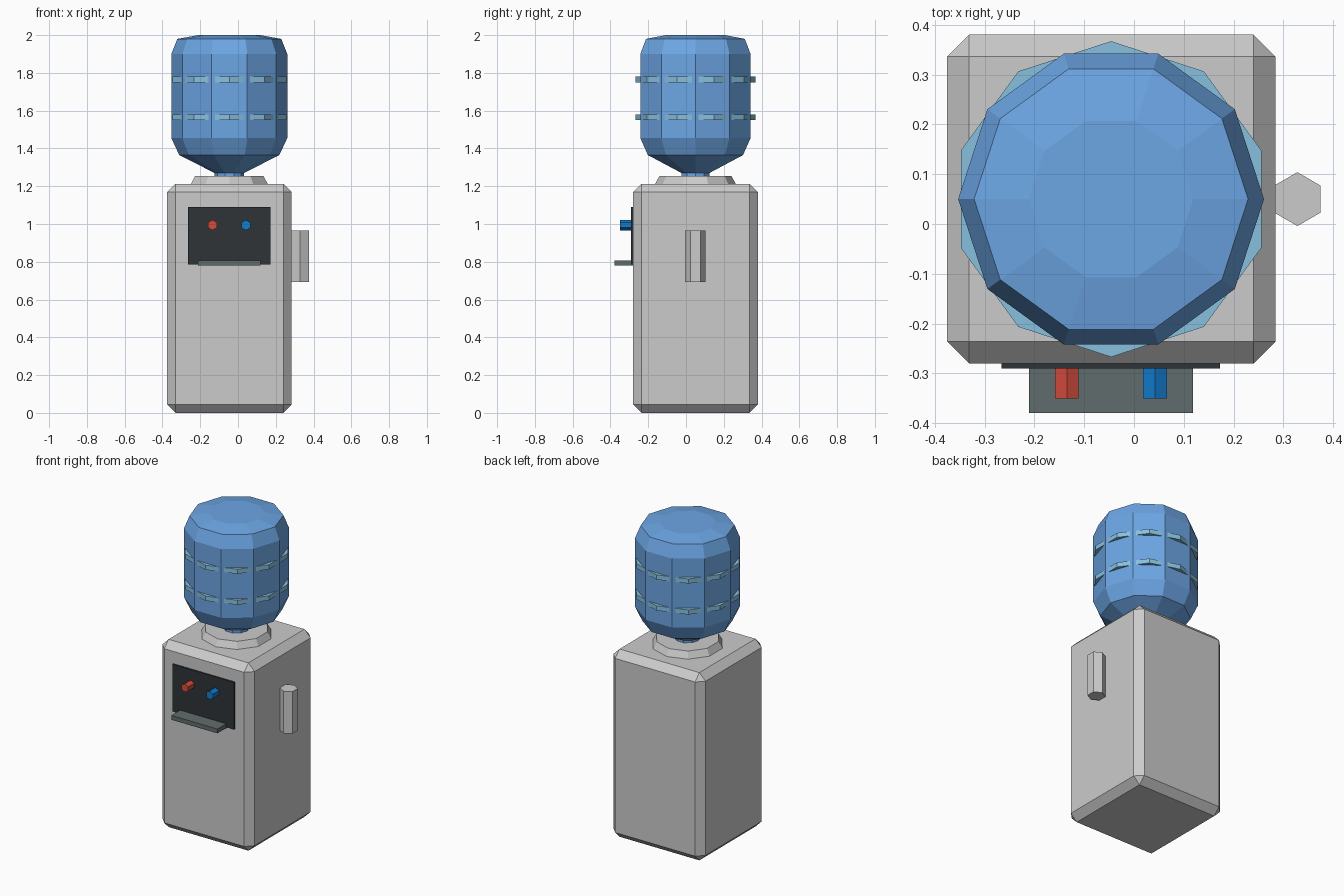
import bpy, bmesh
from math import cos, sin, radians, tau

if "Cube" in bpy.data.objects:
    bpy.data.objects.remove(bpy.data.objects["Cube"])

CX, CY = -0.046, 0.05  # axis of cabinet and bottle


def material(name, rgb):
    m = bpy.data.materials.new(name)
    m.diffuse_color = (*rgb, 1)
    m.use_nodes = True
    m.node_tree.nodes["Principled BSDF"].inputs["Base Color"].default_value = m.diffuse_color
    return m


def finish(name, bm, mat=None):
    bmesh.ops.recalc_face_normals(bm, faces=bm.faces)
    me = bpy.data.meshes.new(name)
    bm.to_mesh(me)
    bm.free()
    ob = bpy.data.objects.new(name, me)
    bpy.context.collection.objects.link(ob)
    if mat:
        me.materials.append(mat)
    return ob


def box(name, lo, hi, mat=None):
    bm = bmesh.new()
    bmesh.ops.create_cube(bm, size=1)
    for v in bm.verts:
        v.co = [l + (c + 0.5) * (h - l) for l, h, c in zip(lo, hi, v.co)]
    return finish(name, bm, mat)


def lathe(name, profile, sides, turn=0, mat=None, closed=False, at=(CX, CY, 0)):
    """Stack polygon rings from (radius, z) pairs; cap the ends or close the loop."""
    bm = bmesh.new()
    rings = []
    for r, z in profile:
        angles = [radians(turn) + tau * i / sides for i in range(sides)]
        rings.append([bm.verts.new((r * cos(a), r * sin(a), z)) for a in angles])
    pairs = list(zip(rings, rings[1:]))
    if closed:
        pairs.append((rings[-1], rings[0]))
    else:
        bm.faces.new(rings[0])
        bm.faces.new(rings[-1])
    for a, b in pairs:
        for i in range(sides):
            j = (i + 1) % sides
            bm.faces.new((a[i], a[j], b[j], b[i]))
    ob = finish(name, bm, mat)
    ob.location = at
    return ob


blue = material("bottle_blue", (0.15, 0.38, 0.78))
pale = material("rib_blue", (0.25, 0.53, 0.74))
dark = material("panel_dark", (0.028, 0.034, 0.037))
slate = material("tray_grey", (0.12, 0.15, 0.15))
red = material("hot_red", (0.65, 0.07, 0.045))
cold = material("cold_blue", (0.006, 0.2, 0.6))

# Cabinet with chamfered edges
cabinet = box("cabinet", (-0.375, -0.28, 0), (0.284, 0.38, 1.213))
bevel = cabinet.modifiers.new("chamfer", "BEVEL")
bevel.width = 0.044
bevel.segments = 1

# Collar and upturned bottle
lathe("collar", [(0.213, 1.2), (0.213, 1.213), (0.19, 1.255)], 10, 18)
lathe("bottle", [(0.078, 1.23), (0.078, 1.27), (0.265, 1.365), (0.307, 1.455),
                 (0.307, 1.9), (0.275, 1.98), (0.165, 2.0)], 10, 0, blue)

# Ribs whose corners poke through the bottle's flat sides
for i, z in enumerate((1.565, 1.765)):
    lathe(f"bottle_rib_{i + 1}", [(0.285, z - 0.015), (0.317, z - 0.015),
                                  (0.317, z + 0.015), (0.285, z + 0.015)],
          10, 18, pale, closed=True)

# Front panel and drip tray
box("panel", (-0.266, -0.29, 0.785), (0.173, -0.275, 1.09), dark)
box("drip_tray", (-0.211, -0.379, 0.78), (0.118, -0.28, 0.808), slate)

# Hexagonal taps pointing forward
for name, x, mat in (("hot_tap", -0.135, red), ("cold_tap", 0.042, cold)):
    tap = lathe(name, [(0.0275, 0), (0.0275, 0.065)], 6, 30, mat, at=(x, -0.285, 0.994))
    tap.rotation_euler.x = radians(90)

# Cup holder tube on the right side
lathe("cup_holder", [(0.054, 0.693), (0.054, 0.965)], 6, 30, at=(0.328, CY, 0))
